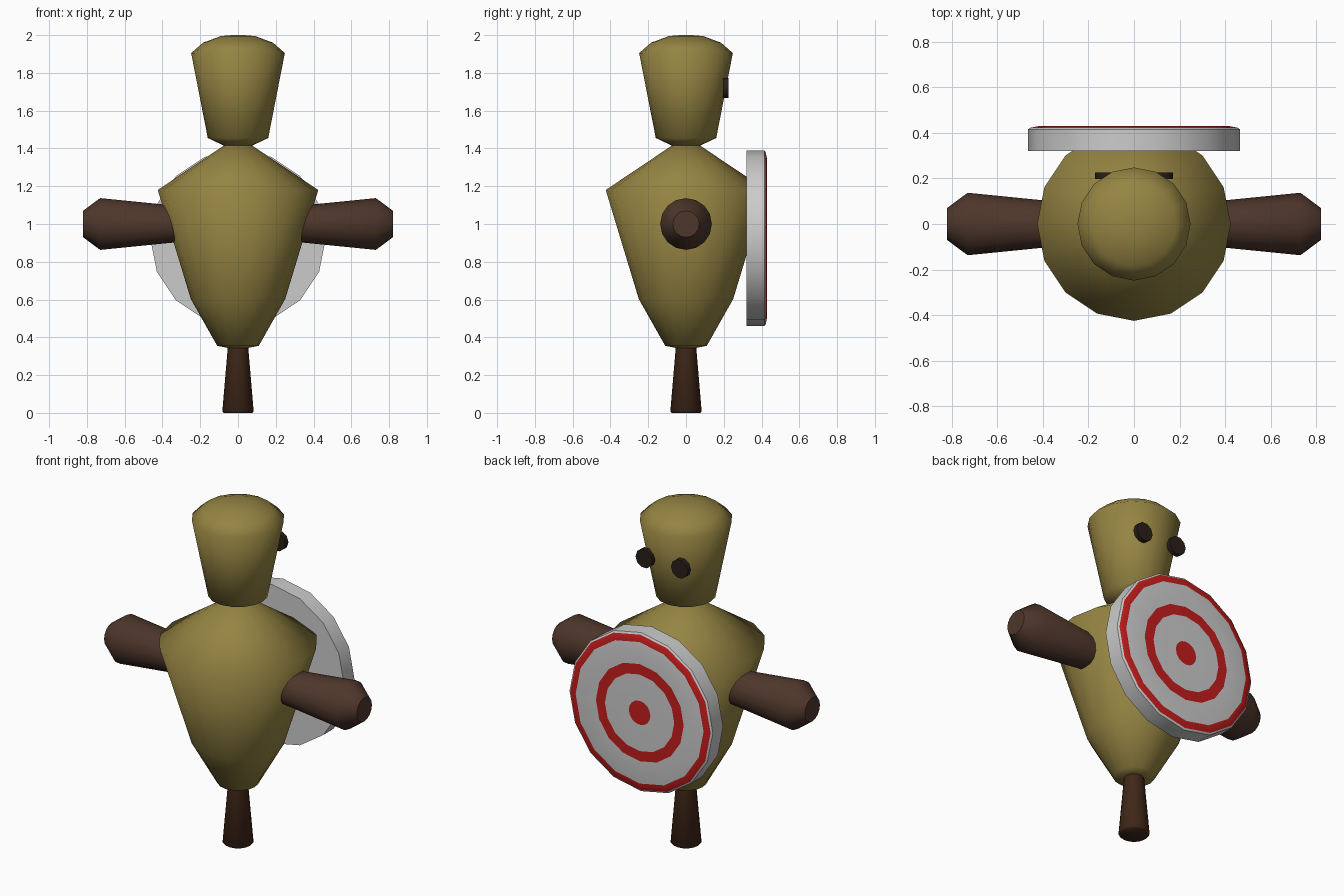
import bpy, bmesh, math

if "Cube" in bpy.data.objects:
    bpy.data.objects.remove(bpy.data.objects["Cube"])


def material(name, rgb):
    m = bpy.data.materials.new(name)
    m.diffuse_color = (*rgb, 1)
    m.use_nodes = True
    m.node_tree.nodes["Principled BSDF"].inputs["Base Color"].default_value = m.diffuse_color
    return m


OLIVE = material("olive cloth", (0.30, 0.23, 0.055))
BROWN = material("brown leather", (0.075, 0.037, 0.024))
WOOD = material("dark wood", (0.050, 0.020, 0.009))
BLACK = material("button black", (0.022, 0.014, 0.009))
WHITE = material("target white", (0.8, 0.8, 0.8))
RED = material("target red", (0.55, 0.012, 0.012))

# how a turned (radius, height) profile is laid along each axis
AXES = {
    "z": lambda a, b, h: (a, b, h),
    "y": lambda a, b, h: (a, h, b),
    "x": lambda a, b, h: (h, a, b),
}


def lathe(name, profile, mats, axis="z", centre=(0, 0, 0), sides=16, bands=None, angle=None):
    """Turn a closed-ended profile; bands gives a material index per segment and end cap."""
    bm = bmesh.new()
    rings = []
    for r, h in profile:
        ring = []
        for i in range(sides):
            t = 2 * math.pi * i / sides
            ring.append(bm.verts.new(AXES[axis](r * math.cos(t), r * math.sin(t), h)))
        rings.append(ring)
    bm.faces.new(rings[0])
    for k, (lo, hi) in enumerate(zip(rings, rings[1:])):
        for i in range(sides):
            j = (i + 1) % sides
            f = bm.faces.new((lo[i], lo[j], hi[j], hi[i]))
            f.material_index = bands[k] if bands else 0
    cap = bm.faces.new(rings[-1])
    cap.material_index = bands[-1] if bands else 0
    bmesh.ops.recalc_face_normals(bm, faces=bm.faces)
    mesh = bpy.data.meshes.new(name)
    bm.to_mesh(mesh)
    bm.free()
    for m in mats:
        mesh.materials.append(m)
    ob = bpy.data.objects.new(name, mesh)
    ob.location = centre
    bpy.context.collection.objects.link(ob)
    bpy.ops.object.select_all(action="DESELECT")
    ob.select_set(True)
    bpy.context.view_layer.objects.active = ob
    if angle is None:
        bpy.ops.object.shade_smooth()
    else:
        bpy.ops.object.shade_smooth_by_angle(angle=math.radians(angle))
    return ob


# stuffed body and head
lathe("body", [(0.05, 0.343), (0.11, 0.355), (0.25, 0.603), (0.425, 1.18), (0.075, 1.415)], [OLIVE])
lathe("head", [(0.075, 1.415), (0.16, 1.455), (0.248, 1.905), (0.185, 1.96), (0.09, 1.995), (0.03, 2.0)], [OLIVE])

# wooden post under the body
lathe("post", [(0.075, 0), (0.083, 0.008), (0.053, 0.36)], [WOOD], angle=50)

# arms: stubby, widening outwards with a chamfered tip
for side, label in ((-1, "left"), (1, "right")):
    lathe(label + "_arm", [(0.088, side * 0.24), (0.137, side * 0.73), (0.07, side * 0.82)],
          [BROWN], axis="x", centre=(0, 0, 1.0), angle=50)
    # button eyes
    lathe(label + "_eye", [(0.055, 0.197), (0.055, 0.225)], [BLACK], axis="y",
          centre=(side * 0.115, 0, 1.72), sides=10, angle=50)

# round target with alternating painted rings
lathe("target", [(0.465, 0.32), (0.465, 0.415), (0.455, 0.422), (0.415, 0.43), (0.285, 0.428),
                 (0.225, 0.43), (0.07, 0.43), (0.01, 0.43)],
      [WHITE, RED], axis="y", centre=(0, 0, 0.925), bands=[0, 0, 1, 0, 1, 0, 1, 1], angle=50)
